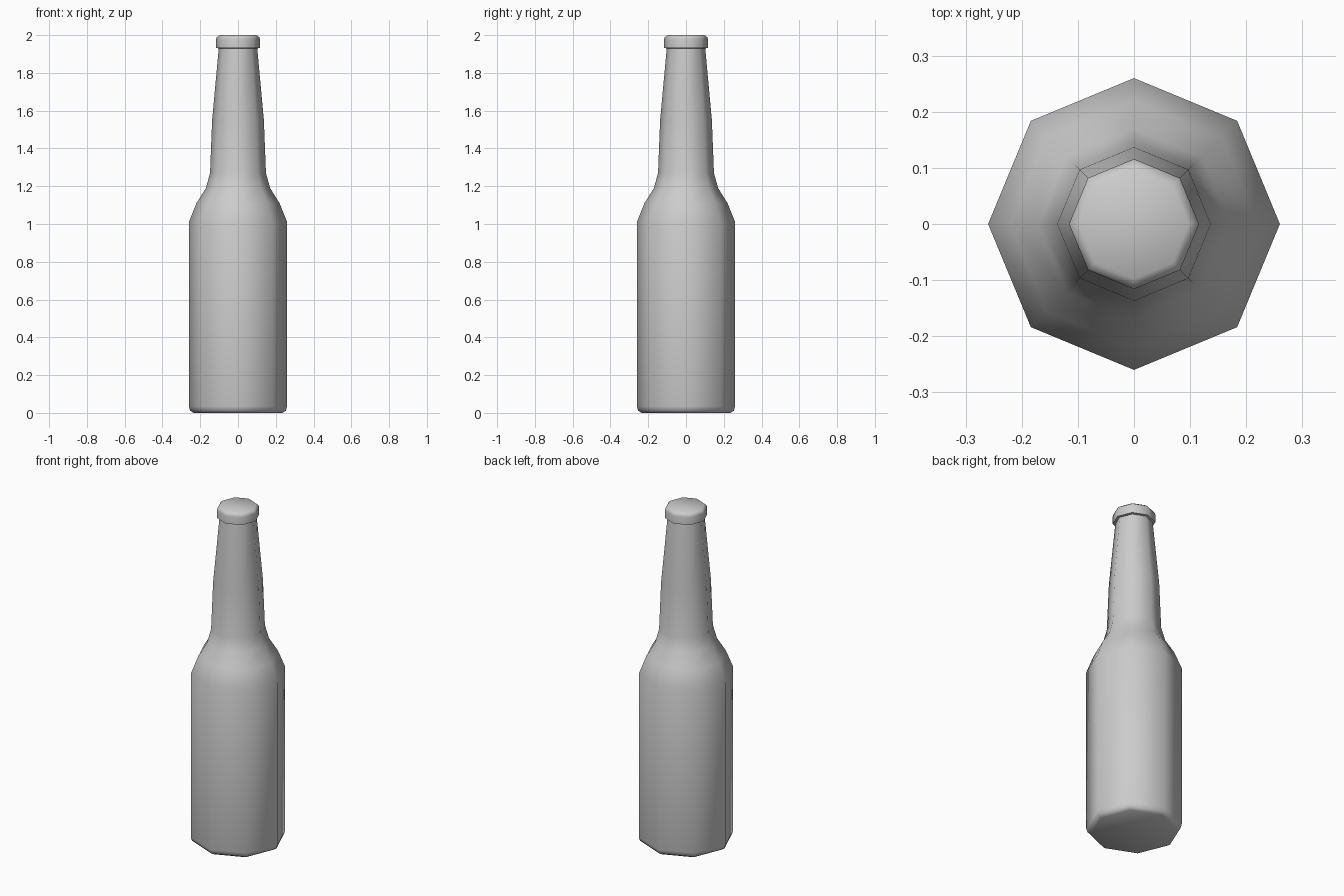
import bpy
import bmesh
from math import cos, sin, pi, radians

if "Cube" in bpy.data.objects:
    bpy.data.objects.remove(bpy.data.objects["Cube"])

SIDES = 8

grey = bpy.data.materials.new("plain grey")
grey.use_nodes = True
colour = (0.6, 0.6, 0.6, 1)
grey.diffuse_color = colour
grey.node_tree.nodes["Principled BSDF"].inputs["Base Color"].default_value = colour


def lathe(name, profile, cap_bottom=False, cap_top=False):
    """Turn a (radius, height) profile into an eight-sided solid."""
    bm = bmesh.new()
    rings = []
    for radius, z in profile:
        angles = [2 * pi * i / SIDES for i in range(SIDES)]
        rings.append([bm.verts.new((radius * cos(a), radius * sin(a), z)) for a in angles])
    for low, high in zip(rings, rings[1:]):
        for i in range(SIDES):
            j = (i + 1) % SIDES
            bm.faces.new((low[i], low[j], high[j], high[i]))
    if cap_bottom:
        bm.faces.new(rings[0][::-1])
    if cap_top:
        bm.faces.new(rings[-1])
    mesh = bpy.data.meshes.new(name)
    bm.to_mesh(mesh)
    bm.free()
    obj = bpy.data.objects.new(name, mesh)
    bpy.context.collection.objects.link(obj)
    mesh.materials.append(grey)
    bpy.ops.object.select_all(action='DESELECT')
    obj.select_set(True)
    bpy.context.view_layer.objects.active = obj
    bpy.ops.object.shade_smooth_by_angle(angle=radians(65))
    return obj


# Body, shoulder and tapering neck
lathe("bottle_body", [
    (0.235, 0), (0.254, 0.012), (0.26, 0.035), (0.26, 1.01),
    (0.22, 1.11), (0.17, 1.19), (0.148, 1.27),
    (0.137, 1.55), (0.102, 1.93),
], cap_bottom=True)

# Closed lip, with a flat underside overhanging the neck
lathe("bottle_lip", [
    (0.102, 1.93), (0.116, 1.932), (0.116, 1.978), (0.113, 1.989), (0.098, 2),
], cap_top=True)
